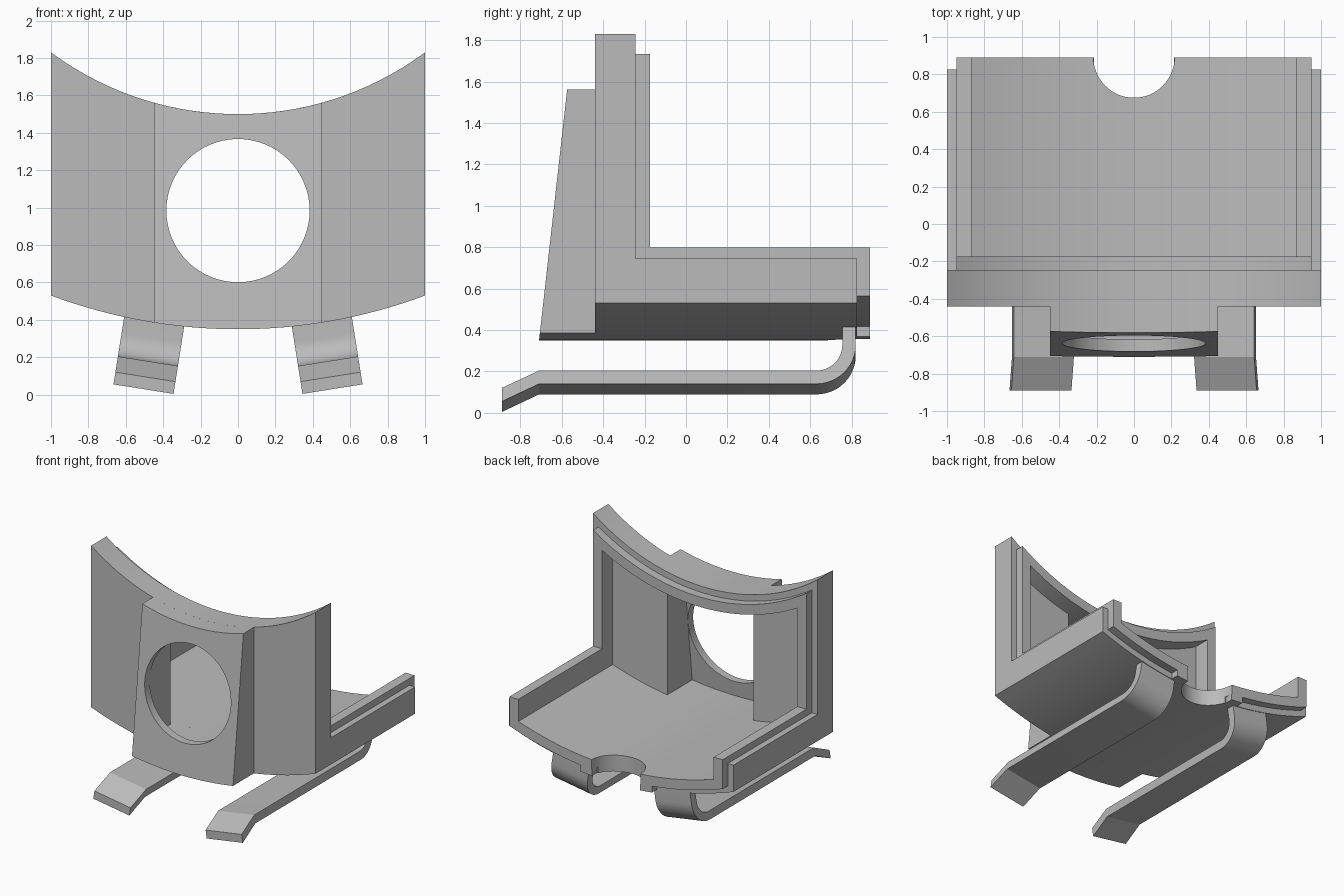
import bpy, bmesh
from math import sin, cos, pi, radians, sqrt

if "Cube" in bpy.data.objects:
    bpy.data.objects.remove(bpy.data.objects["Cube"])

# One plain grey material
grey = bpy.data.materials.new("plain grey")
grey.use_nodes = True
COLOUR = (0.5, 0.5, 0.5, 1)
grey.diffuse_color = COLOUR
grey.node_tree.nodes["Principled BSDF"].inputs["Base Color"].default_value = COLOUR

# Arc centres and radii of the saddle-shaped outline
BOTTOM_C, BOTTOM_R = 3.22, 2.87
TOP_C, TOP_R = 3.18, 1.68
LIP, WALL = 0.05, 0.13
STEPS = 32


def solid(name, loop_a, loop_b):
    """Closed solid between two matching loops."""
    bm = bmesh.new()
    a = [bm.verts.new(p) for p in loop_a]
    b = [bm.verts.new(p) for p in loop_b]
    bm.faces.new(a)
    bm.faces.new(b[::-1])
    for i in range(len(a)):
        j = (i + 1) % len(a)
        bm.faces.new((a[j], a[i], b[i], b[j]))
    bmesh.ops.recalc_face_normals(bm, faces=bm.faces)
    mesh = bpy.data.meshes.new(name)
    bm.to_mesh(mesh)
    bm.free()
    mesh.materials.append(grey)
    ob = bpy.data.objects.new(name, mesh)
    bpy.context.collection.objects.link(ob)
    return ob


def arc(x0, x1, centre, radius):
    xs = [x0 + (x1 - x0) * i / STEPS for i in range(STEPS + 1)]
    return [(x, centre - sqrt(radius * radius - x * x)) for x in xs]


def bottom(half, inset):
    return arc(-half, half, BOTTOM_C, BOTTOM_R - inset)


def outline(half, inset):
    """Outline with curved bottom and curved top."""
    return bottom(half, inset) + arc(half, -half, TOP_C, TOP_R + inset)


def trough(half, inset, thick_x, inset_in, top):
    """U-shaped section with flat rims and a curved floor."""
    inner = bottom(half - thick_x, inset_in)[::-1]
    return (bottom(half, inset) + [(half, top), (half - thick_x, top)]
            + inner + [(thick_x - half, top), (-half, top)])


def prism(name, loop, front, back):
    """Extrude a section along y; front may depend on height."""
    y = front if callable(front) else (lambda z: front)
    return solid(name, [(x, y(z), z) for x, z in loop], [(x, back, z) for x, z in loop])


def slope(z):
    return -0.71 + (z - 0.35) * 0.112


def cylinder(name, axis, a, b, radius, lo, hi):
    ring = [(a + radius * cos(2 * pi * i / 64), b + radius * sin(2 * pi * i / 64)) for i in range(64)]
    if axis == "y":
        return solid(name, [(u, lo, v) for u, v in ring], [(u, hi, v) for u, v in ring])
    return solid(name, [(u, v, lo) for u, v in ring], [(u, v, hi) for u, v in ring])


def cut(ob, *cutters):
    for c in cutters:
        mod = ob.modifiers.new("cut", "BOOLEAN")
        mod.operation, mod.solver, mod.object = "DIFFERENCE", "EXACT", c


# Cutters
cavity = prism("cavity_cutter", outline(0.87, WALL), -0.31, -0.1)
housing_cavity = prism("housing_cutter", outline(0.384, WALL), lambda z: slope(z) + 0.065, -0.2)
port = cylinder("port_cutter", "y", 0, 0.984, 0.383, -0.9, -0.35)
notch = cylinder("notch_cutter", "z", 0, 0.892, 0.217, 0.1, 1.2)
cutters = [cavity, housing_cavity, port, notch]

# Front panel, its raised rim and the sloping housing with a round port
front_panel = prism("front_panel", outline(1, 0), -0.44, -0.245)
cut(front_panel, cavity, housing_cavity)
front_rim = prism("front_rim", outline(0.95, LIP), -0.245, -0.175)
cut(front_rim, cavity)
front_housing = prism("front_housing", outline(0.45, 0), slope, -0.44)
cut(front_housing, housing_cavity, port)

# Tray: outer shell and taller inner lip, notched at the back
tray_shell = prism("tray_shell", trough(1, 0, 0.05, LIP, 0.745), -0.245, 0.825)
tray_lip = prism("tray_lip", trough(0.95, LIP, 0.08, WALL, 0.80), -0.175, 0.89)
for part in (tray_shell, tray_lip):
    cut(part, notch)
parts = [front_panel, front_rim, front_housing, tray_shell, tray_lip]

# Spring leg profile: distance along y and radial distance from the arc centre
leg = [(0.82, 2.85), (0.755, 2.85)]
leg += [(0.63 + 0.125 * cos(t * pi / 24), 2.954 + 0.125 * sin(t * pi / 24)) for t in range(13)]
leg += [(-0.71, 3.079), (-0.89, 3.164), (-0.89, 3.23), (-0.71, 3.144)]
leg += [(0.63 + 0.19 * sin(t * pi / 24), 2.954 + 0.19 * cos(t * pi / 24)) for t in range(13)]
TILT = radians(9)


def leg_side(side, offset):
    return [(side * (d * sin(TILT) + offset * cos(TILT)), y,
             BOTTOM_C - d * cos(TILT) + offset * sin(TILT)) for y, d in leg]


# Legs and the small tabs beside the notch
for side, label in ((1, "left"), (-1, "right")):
    parts.append(solid(label + "_leg", leg_side(side, -0.1625), leg_side(side, 0.1625)))
    section = (arc(side * 0.215, side * 0.32, BOTTOM_C, BOTTOM_R)
               + arc(side * 0.32, side * 0.215, BOTTOM_C, BOTTOM_R - LIP))
    parts.append(prism(label + "_tab", section, 0.825, 0.89))

# Apply the cuts, drop the cutters and smooth the curved faces
bpy.context.view_layer.update()
graph = bpy.context.evaluated_depsgraph_get()
baked = [(p, bpy.data.meshes.new_from_object(p.evaluated_get(graph))) for p in parts]
for p, mesh in baked:
    p.modifiers.clear()
    p.data = mesh
for c in cutters:
    bpy.data.objects.remove(c)
bpy.ops.object.select_all(action="DESELECT")
for p in parts:
    p.select_set(True)
bpy.context.view_layer.objects.active = parts[0]
bpy.ops.object.shade_smooth_by_angle(angle=radians(25))
